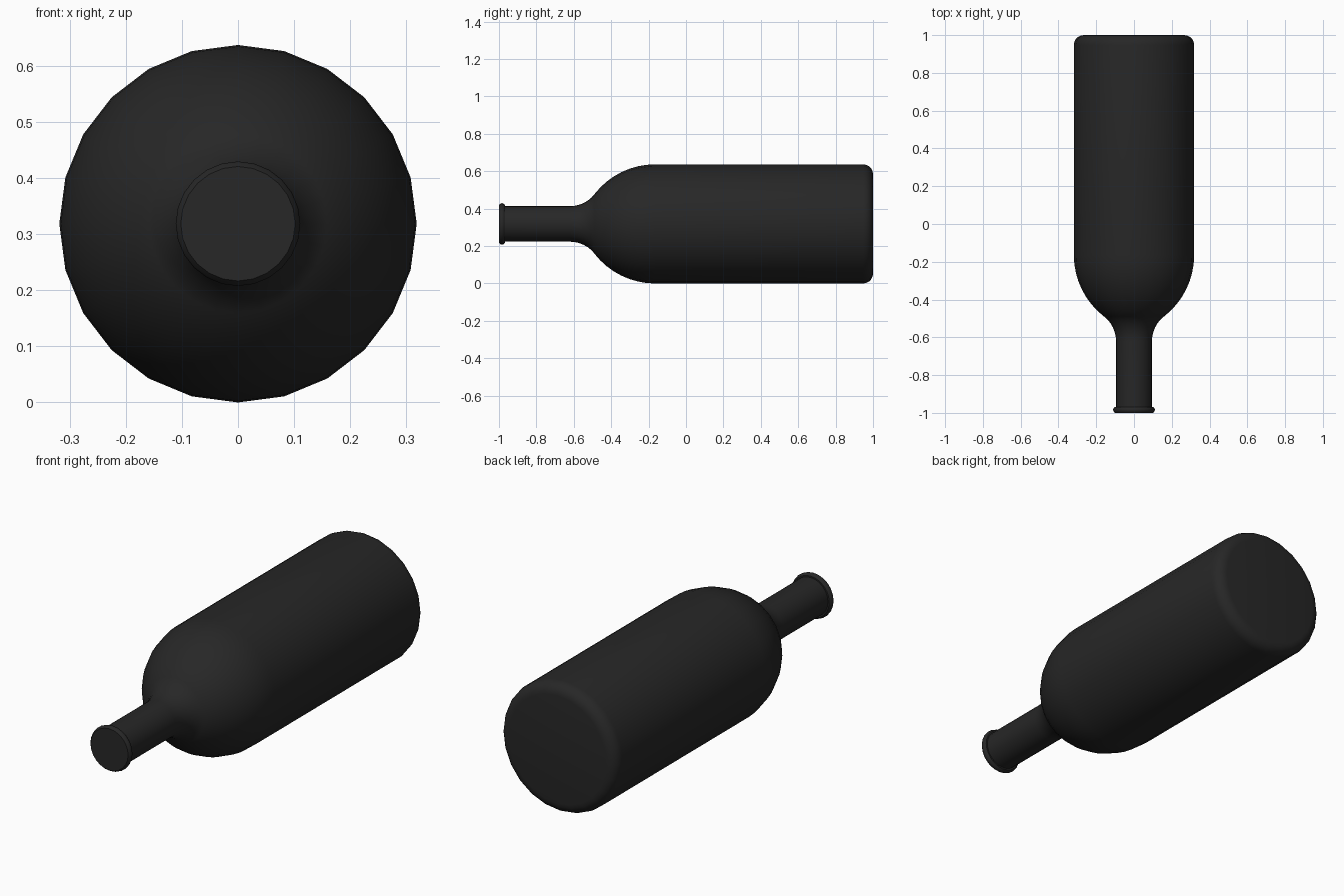
import bpy, bmesh, math

if "Cube" in bpy.data.objects:
    bpy.data.objects.remove(bpy.data.objects["Cube"])

SIDES = 24
R = 0.3185            # body radius, also the height of the axis
NECK = 0.095


def arc(cy, cr, rad, a0, a1, n):
    """Points (y, radius) on an arc; angles in degrees."""
    return [(cy + rad * math.cos(math.radians(a0 + (a1 - a0) * i / n)),
             cr + rad * math.sin(math.radians(a0 + (a1 - a0) * i / n)))
            for i in range(n + 1)]


def lathe(name, profile, material):
    """Spin an open (y, radius) profile around the y axis and cap both ends."""
    bm = bmesh.new()
    rings = []
    for y, r in profile:
        rings.append([bm.verts.new((r * math.sin(2 * math.pi * i / SIDES), y,
                                    R + r * math.cos(2 * math.pi * i / SIDES)))
                      for i in range(SIDES)])
    for a, b in zip(rings, rings[1:]):
        for i in range(SIDES):
            j = (i + 1) % SIDES
            bm.faces.new((a[i], a[j], b[j], b[i]))
    bm.faces.new(rings[0])
    bm.faces.new(rings[-1])
    bmesh.ops.recalc_face_normals(bm, faces=bm.faces)
    mesh = bpy.data.meshes.new(name)
    bm.to_mesh(mesh)
    bm.free()
    mesh.materials.append(material)
    obj = bpy.data.objects.new(name, mesh)
    bpy.context.collection.objects.link(obj)
    bpy.ops.object.select_all(action='DESELECT')
    obj.select_set(True)
    bpy.context.view_layer.objects.active = obj
    bpy.ops.object.shade_smooth_by_angle(angle=math.radians(40))
    return obj


glass = bpy.data.materials.new("dark_glass")
glass.diffuse_color = (0.02, 0.02, 0.02, 1)
glass.use_nodes = True
glass.node_tree.nodes["Principled BSDF"].inputs["Base Color"].default_value = glass.diffuse_color

# Bottle: lip, neck, concave throat, rounded shoulder, body, rounded base
profile = [(-1.0, 0.102)]
profile += arc(-0.984, 0.095, 0.016, 150, 30, 4)      # rolled lip
profile += [(-0.968, 0.102), (-0.968, NECK)]
profile += arc(-0.62, NECK + 0.166, 0.166, -90, -38.4, 6)
profile += arc(-0.165, R - 0.41, 0.41, 142, 90, 8)
profile += arc(0.947, R - 0.053, 0.053, 90, 0, 5)
lathe("bottle", profile, glass)
